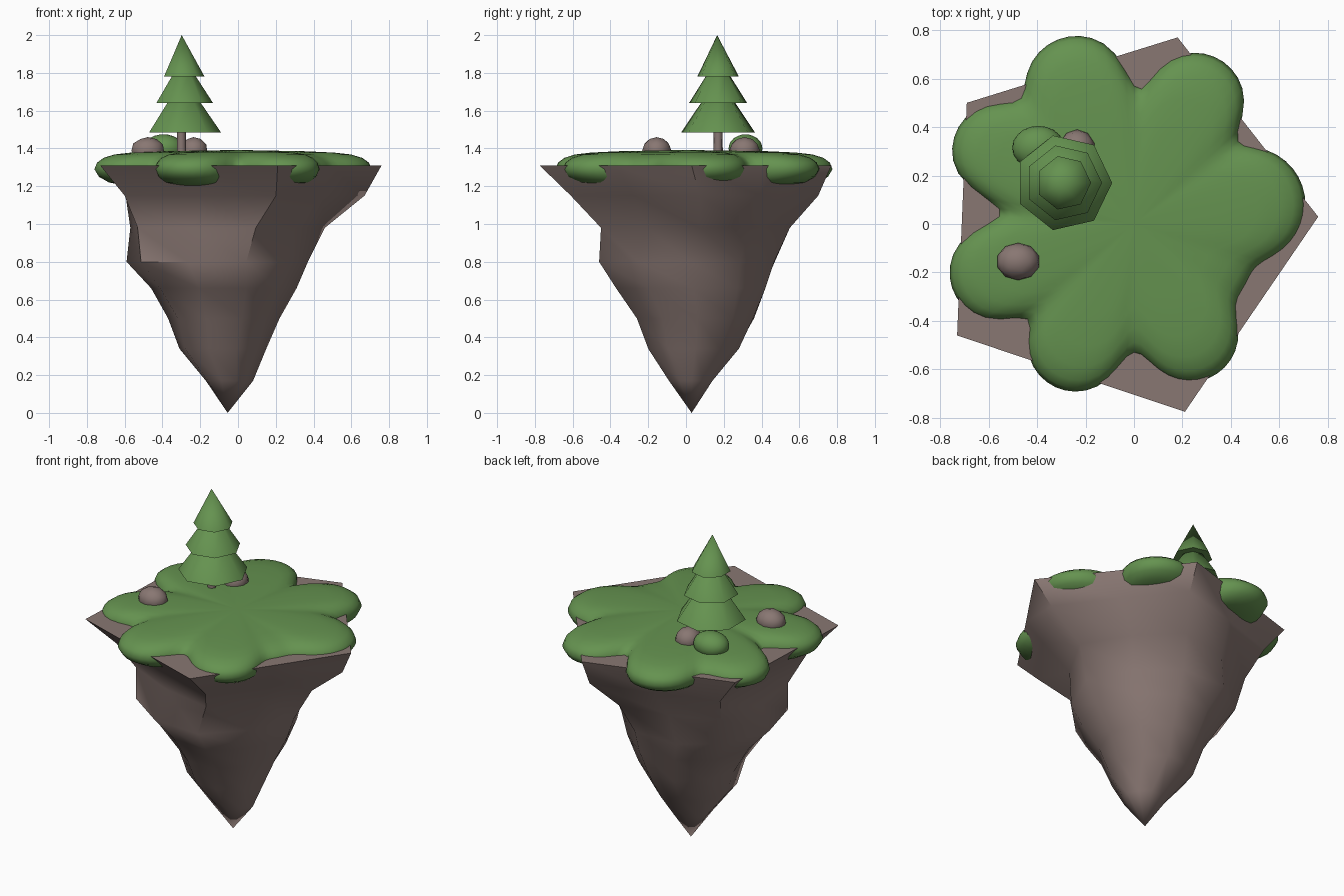
import bpy, bmesh, math, random
from mathutils import Vector

random.seed(4)
if "Cube" in bpy.data.objects:
    bpy.data.objects.remove(bpy.data.objects["Cube"])


def material(name, rgb):
    mat = bpy.data.materials.new(name)
    mat.use_nodes = True
    mat.diffuse_color = (*rgb, 1)
    mat.node_tree.nodes["Principled BSDF"].inputs["Base Color"].default_value = (*rgb, 1)
    return mat


STONE = material("mauve stone", (0.25, 0.185, 0.17))
GREEN = material("leaf green", (0.13, 0.29, 0.08))


def finish(name, bm, mat, angle):
    bmesh.ops.recalc_face_normals(bm, faces=bm.faces)
    mesh = bpy.data.meshes.new(name)
    bm.to_mesh(mesh)
    bm.free()
    mesh.materials.append(mat)
    obj = bpy.data.objects.new(name, mesh)
    bpy.context.collection.objects.link(obj)
    bpy.ops.object.select_all(action="DESELECT")
    obj.select_set(True)
    bpy.context.view_layer.objects.active = obj
    bpy.ops.object.shade_smooth_by_angle(angle=math.radians(angle))
    return obj


def loft(name, rings, mat, angle, start=None, end=None):
    """Join rings of points; close each end with a tip point or a flat face."""
    bm = bmesh.new()
    loops = [[bm.verts.new(p) for p in ring] for ring in rings]
    n = len(loops[0])
    for a, b in zip(loops, loops[1:]):
        for i in range(n):
            j = (i + 1) % n
            bm.faces.new((a[i], a[j], b[j], b[i]))
    for loop, tip in ((loops[0], start), (loops[-1], end)):
        if tip is None:
            bm.faces.new(loop)
        else:
            v = bm.verts.new(tip)
            for i in range(n):
                bm.faces.new((loop[i], loop[(i + 1) % n], v))
    return finish(name, bm, mat, angle)


# Hanging rock: a five-cornered rim narrowing to a point
corners = [Vector(c) for c in ((0.76, 0.03), (0.18, 0.77), (-0.69, 0.5),
                               (-0.73, -0.46), (0.21, -0.775))]
# height, x range, y range, bulge of the sides between the corners
levels = [
    (1.31, -0.73, 0.76, -0.775, 0.77, 1.0),
    (1.15, -0.6, 0.67, -0.61, 0.7, 1.02),
    (0.98, -0.57, 0.46, -0.45, 0.55, 1.12),
    (0.8, -0.59, 0.37, -0.46, 0.47, 1.18),
    (0.66, -0.46, 0.31, -0.37, 0.42, 1.2),
    (0.5, -0.37, 0.22, -0.26, 0.36, 1.2),
    (0.34, -0.31, 0.15, -0.2, 0.28, 1.15),
    (0.17, -0.17, 0.08, -0.09, 0.14, 1.1),
]
rings = []
for k, (z, x0, x1, y0, y1, bulge) in enumerate(levels):
    pts = []
    for i, c in enumerate(corners):
        mid = (c + corners[(i + 1) % 5]) / 2
        wobble = random.uniform(-0.05, 0.05) if k > 1 else 0
        pts += [c, mid * (bulge + wobble)]
    xs, ys = [p.x for p in pts], [p.y for p in pts]
    rings.append([(x0 + (p.x - min(xs)) / (max(xs) - min(xs)) * (x1 - x0),
                   y0 + (p.y - min(ys)) / (max(ys) - min(ys)) * (y1 - y0), z) for p in pts])
loft("hanging_rock", rings, STONE, 50, end=(-0.055, 0.03, 0))

# Grass cap: outline of seven round lobes, rolled over at the edge
lobes = [(-0.235, 0.56, 0.22), (0.25, 0.5, 0.21), (0.47, 0.08, 0.24), (0.23, -0.45, 0.205),
         (-0.24, -0.49, 0.205), (-0.56, -0.2, 0.205), (-0.55, 0.3, 0.205)]
COUNT = 112


def outline(angle):
    d = Vector((math.cos(angle), math.sin(angle)))
    reach = [0.53]
    for x, y, r in lobes:
        along = x * d.x + y * d.y
        gap = r * r - (x * x + y * y - along * along)
        if along > 0 and gap > 0:
            reach.append(along + math.sqrt(gap))
    return sum(v ** 30 for v in reach) ** (1 / 30)


angles = [2 * math.pi * i / COUNT for i in range(COUNT)]
radii = [outline(a) for a in angles]
for _ in range(2):
    radii = [(radii[i - 1] + 2 * radii[i] + radii[(i + 1) % COUNT]) / 4 for i in range(COUNT)]
edge = [(0.3, 1.21), (0.16, 1.205), (0.08, 1.22), (0.025, 1.25), (0, 1.29),
        (0.015, 1.325), (0.05, 1.35), (0.11, 1.368), (0.2, 1.378), (0.35, 1.385)]
loft("grass_cap", [[((r - d) * math.cos(a), (r - d) * math.sin(a), z)
                    for a, r in zip(angles, radii)] for d, z in edge],
     GREEN, 60, start=(0, 0, 1.21), end=(0, 0, 1.392))


# Pine tree: thin trunk and three stacked seven-sided tiers
def circle(x, y, z, r, n=7):
    return [(x + r * math.cos(2 * math.pi * i / n), y + r * math.sin(2 * math.pi * i / n), z)
            for i in range(n)]


TX, TY = -0.29, 0.17
loft("tree_trunk", [circle(TX - 0.01, TY, 1.34, 0.026), circle(TX - 0.01, TY, 1.5, 0.024)], STONE, 60)
tiers = [("lower", 1.485, 0.2, 1.66, 0.08), ("middle", 1.64, 0.158, 1.8, 0.055),
         ("top", 1.78, 0.113, 2.0, 0)]
for label, low, wide, high, narrow in tiers:
    base = circle(TX, TY, low, wide)
    if narrow:
        loft(label + "_tree_tier", [base, circle(TX, TY, high, narrow)], GREEN, 60)
    else:
        loft(label + "_tree_tier", [base], GREEN, 60, end=(TX - 0.008, TY - 0.005, high))


# Boulders and bush: squashed balls resting on the grass
def ball(name, place, size, mat, detail):
    bm = bmesh.new()
    bmesh.ops.create_icosphere(bm, subdivisions=detail, radius=1)
    for v in bm.verts:
        v.co = Vector(place) + Vector(a * b for a, b in zip(v.co, size))
    finish(name, bm, mat, 40)


ball("front_boulder", (-0.478, -0.155, 1.39), (0.09, 0.077, 0.07), STONE, 2)
ball("back_boulder", (-0.235, 0.31, 1.39), (0.075, 0.08, 0.07), STONE, 2)
ball("round_bush", (-0.395, 0.315, 1.4), (0.107, 0.09, 0.075), GREEN, 3)
